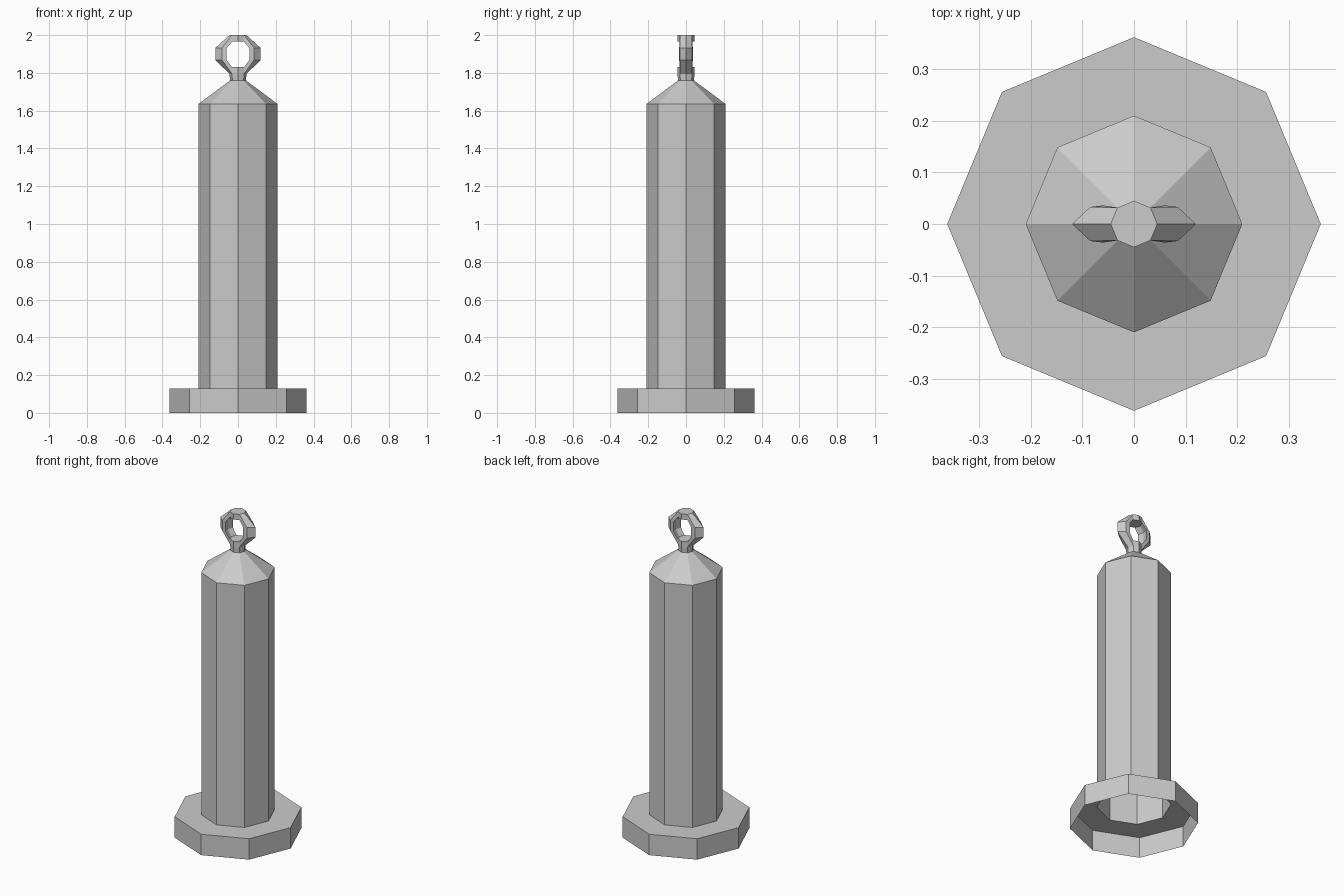
import bpy, bmesh
from math import cos, sin, pi

old = bpy.data.objects.get("Cube")
if old:
    bpy.data.objects.remove(old, do_unlink=True)

SIDES = 8
grey = bpy.data.materials.new("plain grey")
grey.use_nodes = True
colour = (0.6, 0.6, 0.6, 1)
grey.diffuse_color = colour
grey.node_tree.nodes["Principled BSDF"].inputs["Base Color"].default_value = colour


def finish(bm, name):
    mesh = bpy.data.meshes.new(name)
    bm.to_mesh(mesh)
    bm.free()
    mesh.materials.append(grey)
    obj = bpy.data.objects.new(name, mesh)
    bpy.context.collection.objects.link(obj)
    return obj


def add_ring(bm, r, z):
    return [bm.verts.new((r * cos(2 * pi * i / SIDES), r * sin(2 * pi * i / SIDES), z))
            for i in range(SIDES)]


def bridge(bm, low, high, skip=()):
    n = len(low)
    for i in range(n):
        if i not in skip:
            j = (i + 1) % n
            bm.faces.new((low[i], low[j], high[j], high[i]))


def lathe(name, profile):
    bm = bmesh.new()
    rings = [add_ring(bm, r, z) for r, z in profile]
    for low, high in zip(rings, rings[1:]):
        bridge(bm, low, high)
    return finish(bm, name)


# Hollow flange, open underneath, with a hole where the post joins
lathe("base_flange", [(0.362, 0), (0.362, 0.13), (0.21, 0.13)])

# Hollow post with sloping shoulder and short neck
lathe("post", [(0.21, 0.13), (0.21, 1.635), (0.042, 1.76), (0.045, 1.795)])

# Eyelet: two octagonal blocks joined by a bent limb on each side
bm = bmesh.new()
R = 0.045
b0, b1 = add_ring(bm, R, 1.795), add_ring(bm, R, 1.83)
t0, t1 = add_ring(bm, R, 1.965), add_ring(bm, R, 2.0)
openings = (0, 7, 3, 4)
bridge(bm, b0, b1, openings)
bridge(bm, t0, t1, openings)
bm.faces.new(b1)
bm.faces.new(list(reversed(t0)))
bm.faces.new(t1)


def limb_section(side, z):
    outline = [(0.085, -0.033), (0.12, 0), (0.085, 0.033),
               (0.06, 0.036), (0.07, 0), (0.06, -0.036)]
    return [bm.verts.new((side * x, side * y, z)) for x, y in outline]


for side, (a, m, c) in ((1, (7, 0, 1)), (-1, (3, 4, 5))):
    stack = [[b0[a], b0[m], b0[c], b1[c], b1[m], b1[a]],
             limb_section(side, 1.868), limb_section(side, 1.932),
             [t1[a], t1[m], t1[c], t0[c], t0[m], t0[a]]]
    for low, high in zip(stack, stack[1:]):
        bridge(bm, low, high)
bmesh.ops.recalc_face_normals(bm, faces=bm.faces)
finish(bm, "eyelet")
